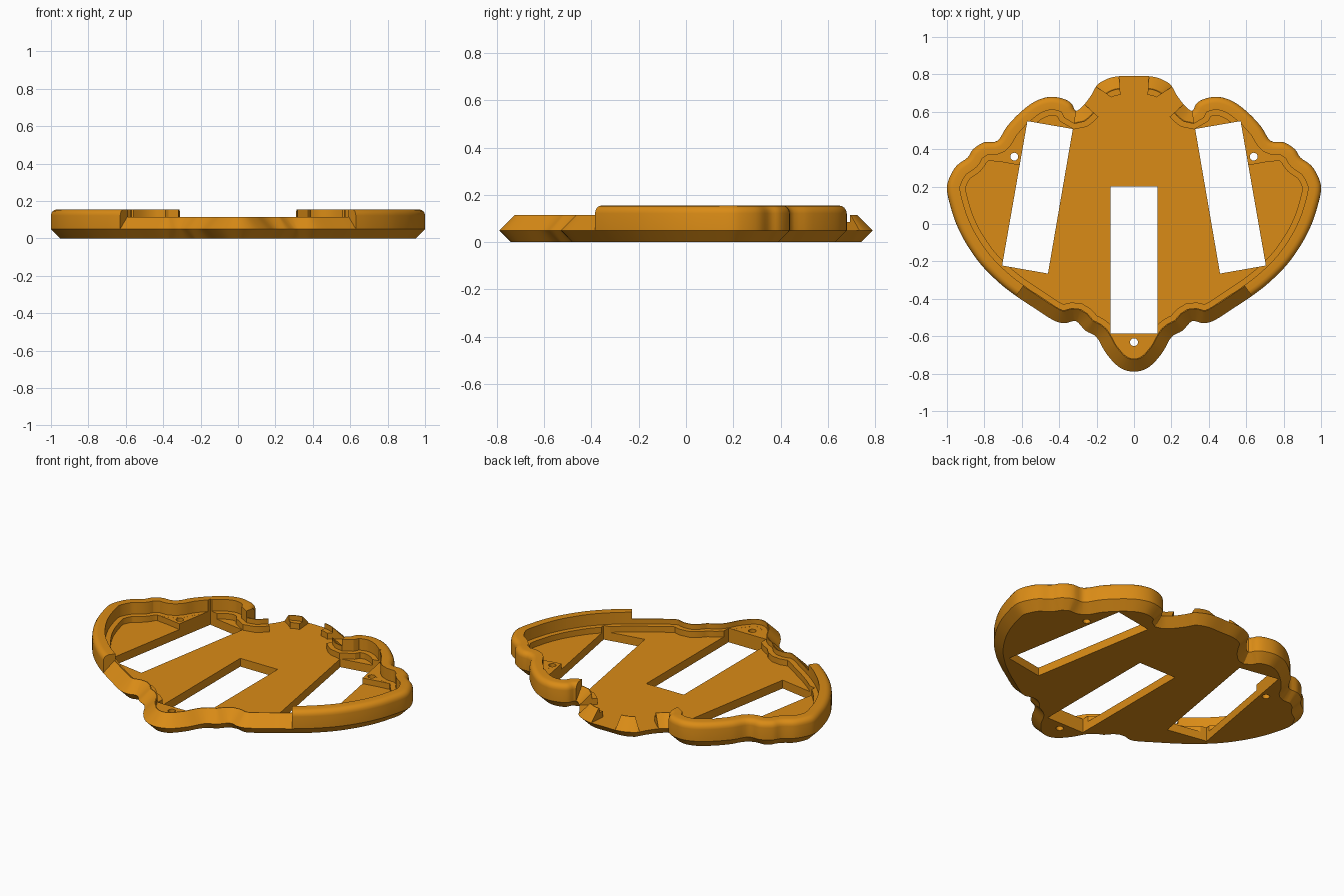
import bpy, bmesh, math
from mathutils import Vector

if "Cube" in bpy.data.objects:
    bpy.data.objects.remove(bpy.data.objects["Cube"])

mat = bpy.data.materials.new("amber orange")
mat.diffuse_color = (0.70, 0.26, 0.008, 1)
mat.use_nodes = True
mat.node_tree.nodes["Principled BSDF"].inputs["Base Color"].default_value = mat.diffuse_color

# Right half of the plate outline, back centre to front centre
HALF = [(0, .79), (.08, .79), (.14, .777), (.195, .745), (.225, .695), (.265, .64),
        (.31, .605), (.335, .645), (.38, .67), (.45, .68), (.53, .655), (.61, .595),
        (.68, .52), (.73, .445), (.80, .437), (.86, .40), (.89, .355), (.95, .31),
        (.99, .24), (1, .18), (.98, .09), (.95, 0), (.90, -.10), (.82, -.215),
        (.72, -.315), (.63, -.385), (.54, -.445), (.43, -.515), (.37, -.53),
        (.31, -.52), (.26, -.57), (.20, -.605), (.15, -.69), (.08, -.765), (0, -.79)]
CTRL = [Vector(p) for p in HALF + [(-x, y) for x, y in HALF[-2:0:-1]]]
N, STEPS = len(CTRL), 4

# Smooth closed path with inward normals
path = []
for i in range(N):
    a, b, c, d = (CTRL[(i + k) % N] for k in (-1, 0, 1, 2))
    for s in range(STEPS):
        t = s / STEPS
        path.append(0.5 * (2 * b + (c - a) * t + (2 * a - 5 * b + 4 * c - d) * t * t
                           + (3 * b - a - 3 * c + d) * t ** 3))
M = len(path)
normals = []
for i in range(M):
    t = (path[(i + 1) % M] - path[i - 1]).normalized()
    normals.append(Vector((t.y, -t.x)))


def inset(i, d, z):
    p = path[i % M] + normals[i % M] * d
    return (p.x, p.y, z)


def make(name, bm):
    bmesh.ops.recalc_face_normals(bm, faces=bm.faces)
    me = bpy.data.meshes.new(name)
    bm.to_mesh(me)
    bm.free()
    me.materials.append(mat)
    ob = bpy.data.objects.new(name, me)
    bpy.context.collection.objects.link(ob)
    return ob


def loft(name, rings, closed=False):
    """Skin a list of equal vertex loops and cap both ends."""
    bm = bmesh.new()
    vs = [[bm.verts.new(p) for p in r] for r in rings]
    n = len(vs[0])
    for r, q in zip(vs, vs[1:]):
        for k in range(n):
            bm.faces.new((r[k], r[(k + 1) % n], q[(k + 1) % n], q[k]))
    bm.faces.new(vs[0])
    bm.faces.new(vs[-1][::-1])
    return make(name, bm)


def prism(name, pts, z0, z1):
    return loft(name, [[(x, y, z) for x, y in pts] for z in (z0, z1)])


def rim(name, a, b, profile):
    """Sweep an (inset, height) profile along the outline between control points."""
    return loft(name, [[inset(i, d, z) for d, z in profile]
                       for i in range(round(a * STEPS), round(b * STEPS) + 1)])


def flip(pts, s):
    return [(x * s, y) for x, y in pts]


# Base plate with chamfered underside
parts = [loft("base_plate", [[inset(i, d, z) for i in range(M)]
                             for d, z in ((.05, 0), (0, .05))])]

# Rim cross-sections: tall with a rounded shoulder, low with a slanted face
LEDGE = [(.07, .085), (.10, .085), (.10, .045), (.01, .045)]
HIGH = [(0, .05), (0, .122)] + [(.033 - .033 * math.cos(a), .122 + .033 * math.sin(a))
        for a in (math.pi / 8 * k for k in range(1, 5))] + [(.07, .155)] + LEDGE
LOW = [(0, .05), (.065, .115), (.07, .115)] + LEDGE

parts.append(rim("front_low_rim", 25, N - 25, LOW))
for side, s in (("right", 1), ("left", -1)):
    for nm, a, b, prof in (("back_post", 1, 3.25, LOW), ("back_low_rim", 5, 6, LOW),
                           ("wing_rim", 6, 25, HIGH)):
        if s < 0:
            a, b = N - b, N - a
        parts.append(rim(f"{side}_{nm}", a, b, prof))
    # Raised pad around the wing screw hole
    parts.append(prism(f"{side}_screw_pad", flip(
        [(.59, .31), (.70, .33), (.79, .34), (.74, .38), (.66, .46), (.57, .55)], s), .045, .0845))

# Raised pad around the front screw hole
nose = [inset(i, .06, 0)[:2] for i in range(31 * STEPS, (N - 31) * STEPS + 1)]
parts.append(prism("front_screw_pad", nose, .045, .0845))


# Slots and screw holes
def circle(x, y, r=.021, n=20):
    return [(x + r * math.cos(math.tau * k / n), y + r * math.sin(math.tau * k / n))
            for k in range(n)]


WING = [(.57, .55), (.327, .508), (.46, -.265), (.705, -.222)]
cuts = [[(-.125, -.585), (.125, -.585), (.125, .2), (-.125, .2)], circle(0, -.632)]
for s in (1, -1):
    cuts += [flip(WING, s), circle(.64 * s, .36)]
cutters = [prism("cutter", c, -.1, .3) for c in cuts]
for c in cutters:
    c.hide_render = True

for ob in parts:
    for c in cutters:
        m = ob.modifiers.new("cut", 'BOOLEAN')
        m.operation, m.solver, m.object = 'DIFFERENCE', 'EXACT', c
        m.use_self = True
bpy.context.view_layer.update()
dg = bpy.context.evaluated_depsgraph_get()
baked = [bpy.data.meshes.new_from_object(ob.evaluated_get(dg)) for ob in parts]
for ob, me in zip(parts, baked):
    ob.modifiers.clear()
    ob.data = me
for c in cutters:
    bpy.data.objects.remove(c)

# Smooth the curved walls, keep edges sharp
for ob in parts:
    ob.select_set(True)
bpy.context.view_layer.objects.active = parts[0]
bpy.ops.object.shade_smooth_by_angle(angle=math.radians(30))
